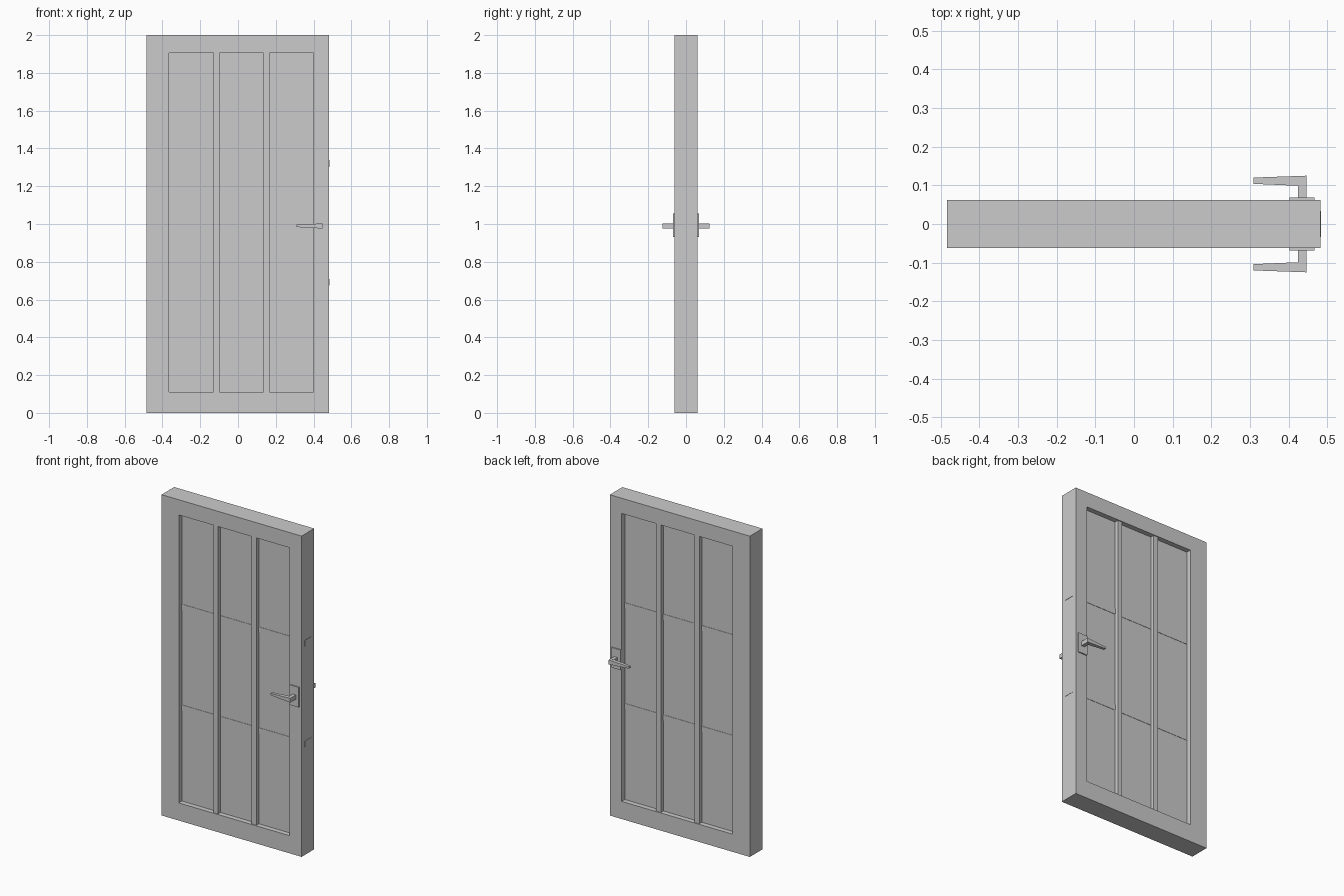
import bpy, bmesh

if "Cube" in bpy.data.objects:
    bpy.data.objects.remove(bpy.data.objects["Cube"])


def make_object(name, bm):
    bmesh.ops.recalc_face_normals(bm, faces=bm.faces[:])
    mesh = bpy.data.meshes.new(name)
    bm.to_mesh(mesh)
    bm.free()
    ob = bpy.data.objects.new(name, mesh)
    bpy.context.collection.objects.link(ob)
    return ob


def add_box(bm, x, y, z):
    geo = bmesh.ops.create_cube(bm, size=1)
    for v in geo["verts"]:
        v.co = [lo + (c + 0.5) * (hi - lo) for c, (lo, hi) in zip(v.co, (x, y, z))]
    return geo["verts"]


def box(name, x, y, z):
    bm = bmesh.new()
    add_box(bm, x, y, z)
    return make_object(name, bm)


def rect(bm, x, z, y):
    return [bm.verts.new((px, y, pz)) for px, pz in
            ((x[0], z[0]), (x[1], z[0]), (x[1], z[1]), (x[0], z[1]))]


DEPTH = 0.062
OPEN_X, OPEN_Z = (-0.365, 0.40), (0.11, 1.905)

# Door frame: one closed ring with a rectangular opening
bm = bmesh.new()
loops = [rect(bm, (-0.484, 0.482), (0, 2), -DEPTH), rect(bm, OPEN_X, OPEN_Z, -DEPTH),
         rect(bm, OPEN_X, OPEN_Z, DEPTH), rect(bm, (-0.484, 0.482), (0, 2), DEPTH)]
for a, b in zip(loops, loops[1:] + loops[:1]):
    for i in range(4):
        j = (i + 1) % 4
        bm.faces.new((a[i], a[j], b[j], b[i]))
make_object("door_frame", bm)

# Recessed panel filling the opening
box("panel", OPEN_X, (-0.031, 0.031), OPEN_Z)

# Vertical bars standing proud of the panel
for i, x in enumerate((-0.115, 0.15)):
    box(f"vertical_bar_{i + 1}", (x - 0.016, x + 0.016), (-0.056, 0.056), OPEN_Z)

# Thin cross rails whose ends just show on the latch edge
for i, z in enumerate((0.692, 1.32)):
    box(f"cross_rail_{i + 1}", (-0.45, 0.484), (-0.033, 0.033), (z - 0.018, z + 0.018))

# Handles: plate, stem and tapered lever on both faces
for side, s in (("front", -1), ("back", 1)):
    def span(a, b):
        return tuple(sorted((s * a, s * b)))
    box(f"handle_plate_{side}", (0.403, 0.467), span(0.06, 0.069), (0.93, 1.055))
    box(f"handle_stem_{side}", (0.425, 0.447), span(0.065, 0.11), (0.976, 1.003))
    bm = bmesh.new()
    for v in add_box(bm, (0.309, 0.447), span(0.098, 0.125), (0.976, 1.003)):
        if v.co.x < 0.35:
            v.co.y = s * 0.112 + (v.co.y - s * 0.1115) * 0.6
            v.co.z = 0.99 + (v.co.z - 0.9895) * 0.45
    make_object(f"handle_lever_{side}", bm)
